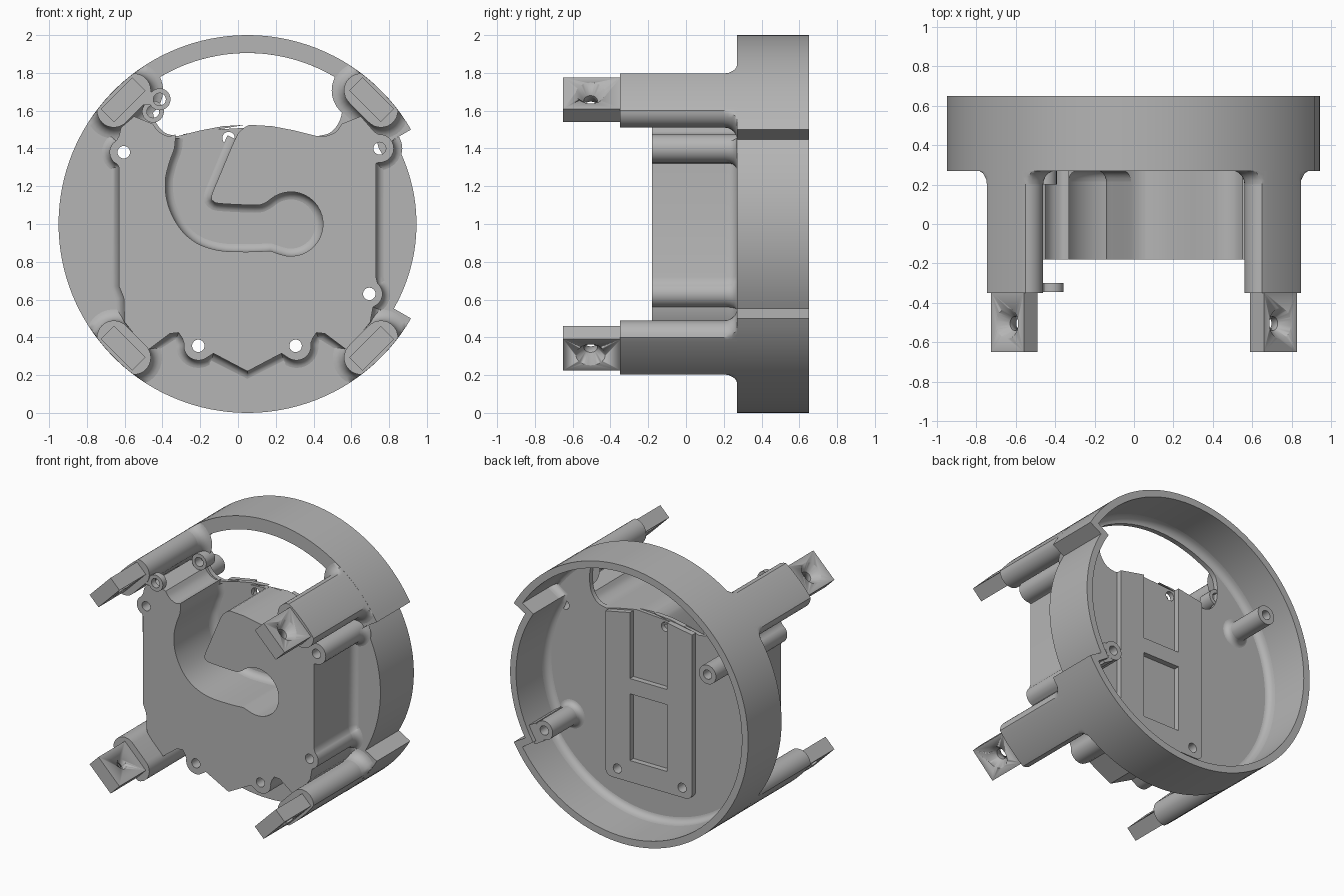
import bpy, bmesh, math
from mathutils import Vector
from mathutils.geometry import tessellate_polygon

if "Cube" in bpy.data.objects:
    bpy.data.objects.remove(bpy.data.objects["Cube"])

CX, CZ = 0.05, 1.0          # housing axis
grey = bpy.data.materials.new("plain_grey")
grey.diffuse_color = (0.46, 0.46, 0.46, 1)
grey.use_nodes = True
grey.node_tree.nodes["Principled BSDF"].inputs["Base Color"].default_value = grey.diffuse_color


def finish(name, bm):
    bmesh.ops.recalc_face_normals(bm, faces=bm.faces)
    me = bpy.data.meshes.new(name)
    bm.to_mesh(me)
    bm.free()
    me.materials.append(grey)
    ob = bpy.data.objects.new(name, me)
    bpy.context.collection.objects.link(ob)
    bpy.ops.object.select_all(action='DESELECT')
    ob.select_set(True)
    bpy.context.view_layer.objects.active = ob
    bpy.ops.object.shade_smooth_by_angle(angle=math.radians(32))
    return ob


def arc(x, z, r, a0, a1, n=12):
    return [(x + r * math.cos(math.radians(a0 + (a1 - a0) * i / n)),
             z + r * math.sin(math.radians(a0 + (a1 - a0) * i / n))) for i in range(n + 1)]


def circle(x, z, r=0.033, n=24):
    return arc(x, z, r, 0, 360, n)[:-1]


def smooth(pts, n=4):
    """Catmull-Rom through an open list of points."""
    p = [Vector(q) for q in [pts[0]] + pts + [pts[-1]]]
    out = []
    for i in range(1, len(p) - 2):
        a, b, c, d = p[i - 1:i + 3]
        for k in range(n):
            t = k / n
            out.append(tuple(0.5 * (2 * b + (c - a) * t + (2 * a - 5 * b + 4 * c - d) * t * t
                                    + (3 * b - a - 3 * c + d) * t ** 3)))
    return out + [pts[-1]]


def mirror(pts):
    return [(2 * CX - x, z) for x, z in reversed(pts)]


def prism(name, loops, y0, y1):
    """Solid between y0 and y1; first loop is the outline, others are holes."""
    bm = bmesh.new()
    rows = [[[bm.verts.new((x, y, z)) for x, z in lp] for lp in loops] for y in (y0, y1)]
    tris = tessellate_polygon([[Vector((x, z, 0)) for x, z in lp] for lp in loops])
    for row in rows:
        flat = [v for lp in row for v in lp]
        for t in tris:
            bm.faces.new([flat[i] for i in t])
    for a, b in zip(*rows):
        for i in range(len(a)):
            j = (i + 1) % len(a)
            bm.faces.new((a[i], a[j], b[j], b[i]))
    return finish(name, bm)


def offset(loop, d):
    area = sum(p[0] * q[1] - q[0] * p[1] for p, q in zip(loop, loop[1:] + loop[:1]))
    s = 1 if area > 0 else -1
    out = []
    for i, p in enumerate(loop):
        e = Vector(loop[(i + 1) % len(loop)]) - Vector(loop[i - 1])
        e = e.normalized() * d * s
        out.append((p[0] + e.y, p[1] - e.x))
    return out


def clamp(loop, r=0.999):
    out = []
    for x, z in loop:
        k = min(1, r / math.hypot(x - CX, z - CZ))
        out.append((CX + (x - CX) * k, CZ + (z - CZ) * k))
    return out


def fillet(name, loop, d, y0, y1, top=9):
    """Concave quarter-round skirt around a loop, left out above z = top."""
    bm = bmesh.new()
    prof = [(d * (1 - math.cos(k * math.pi / 10)), y0 + (y1 - y0) * math.sin(k * math.pi / 10))
            for k in range(6)] + [(0, y1)]
    rings = [[bm.verts.new((x, y, z)) for x, z in clamp(offset(loop, o))] for o, y in prof]
    n = len(loop)
    for a, b in zip(rings, rings[1:] + rings[:1]):
        for i in range(n):
            j = (i + 1) % n
            if max(loop[i][1], loop[j][1]) < top:
                bm.faces.new((a[i], a[j], b[j], b[i]))
    return finish(name, bm)


def rim_loop(r_big, r_small, half):
    """Round outline with a shallower sector facing +x."""
    return arc(CX, CZ, r_big, half, 360 - half, 110) + arc(CX, CZ, r_small, -half, half, 24)


# Screw hole positions
corner_holes = [(-0.605, 1.38), (0.75, 1.40), (0.695, 0.63)]
low_holes = [(-0.21, 0.355), (0.305, 0.355)]
holes = [circle(*p) for p in corner_holes + low_holes]

# Cup: outer wall, floor with window, inner fillet
outer, inner = rim_loop(1.0, 0.895, 30), rim_loop(0.95, 0.848, 33)
prism("cup_wall", [outer, inner], 0.27, 0.65)
side = [(0.42, 1.465), (0.49, 1.485), (0.54, 1.55), (0.555, 1.65), (0.54, 1.74), (0.5025, 1.784)]
ledge = [(0.30, 1.495), (0.18, 1.518), (0.06, 1.525)]
window = (smooth(side) + arc(CX, CZ, 0.905, 60, 120, 24)[1:-1] + smooth(mirror(side))
          + mirror(ledge) + ledge[1::-1])
floor_outline = rim_loop(0.999, 0.894, 30.1)
prism("cup_floor", [floor_outline, window, circle(-0.05, 1.455)] + holes, 0.27, 0.305)
fillet("cup_inner_fillet", inner, -0.045, 0.36, 0.304)

# Front block with hook-shaped channel open at the top
left = (smooth([(-0.33, 1.475), (-0.37, 1.465), (-0.42, 1.49), (-0.45, 1.53)])
        + [(-0.55, 1.57), (-0.62, 1.51), (-0.63, 1.465)]
        + arc(-0.61, 1.38, 0.07, 120, 245)
        + [(-0.63, 1.30), (-0.63, 0.67), (-0.605, 0.61), (-0.60, 0.48)])
bottom = ([(-0.48, 0.33), (-0.36, 0.42), (-0.315, 0.425), (-0.295, 0.395)]
          + arc(-0.21, 0.355, 0.077, 170, 300) + [(-0.13, 0.315)])
right = ([(0.70, 0.48), (0.715, 0.56)] + arc(0.695, 0.63, 0.07, -55, 50) + [(0.73, 0.72), (0.73, 1.32)]
         + arc(0.75, 1.40, 0.075, -95, 95) + [(0.72, 1.49), (0.65, 1.57)]
         + smooth([(0.55, 1.53), (0.52, 1.49), (0.47, 1.467), (0.42, 1.465)]))
channel = (smooth([(0.06, 1.525), (0.02, 1.50), (-0.015, 1.45), (-0.10, 1.25), (-0.14, 1.15),
                   (-0.13, 1.12), (-0.09, 1.108), (0.09, 1.10), (0.14, 1.11), (0.18, 1.137)])
           + arc(0.28, 1.0, 0.17, 120, -108, 24)
           + smooth([(0.17, 0.858), (0.05, 0.853), (-0.10, 0.86), (-0.22, 0.90), (-0.31, 0.98),
                     (-0.37, 1.10), (-0.385, 1.22), (-0.365, 1.32), (-0.337, 1.40), (-0.331, 1.465)]))
block = left + bottom + [(0.05, 0.22)] + mirror(bottom) + right + ledge[:2] + channel
prism("front_block", [block] + holes, -0.18, 0.28)
fillet("block_base_fillet", block, 0.045, 0.215, 0.271, top=1.455)

# Four legs with drilled tabs
for sx, px in ((-1, "left"), (1, "right")):
    for sz, pz in ((-1, "lower"), (1, "upper")):
        u = Vector((sx, sz)) / math.sqrt(2)
        t = Vector((-u.y, u.x))

        def at(r, w):
            p = Vector((CX, CZ)) + u * r + t * w
            return (p.x, p.y)

        cap = arc(0.925, 0.075, 0.09, 0, 180, 16) + arc(0.925, -0.075, 0.09, 180, 360, 16)
        straight = [(1.015, w) for w in (-0.05, -0.025, 0, 0.025, 0.05)]
        leg = clamp([at(*p) for p in cap + straight])
        prism(f"{pz}_{px}_leg", [leg], -0.35, 0.28)
        fillet(f"{pz}_{px}_leg_fillet", leg, 0.065, 0.20, 0.271)

        tab = prism(f"{pz}_{px}_tab", [[at(0.88, -0.118), at(0.98, -0.118),
                                        at(0.98, 0.118), at(0.88, 0.118)]], -0.65, -0.345)
        # countersunk drill, axis pointing away from the housing axis
        bm = bmesh.new()
        rings = []
        for r, rad in ((0.85, 0.036), (0.925, 0.036), (0.98, 0.078), (1.0, 0.093)):
            ring = []
            for k in range(32):
                a = k * math.pi / 16
                x, z = at(r, rad * math.cos(a))
                ring.append(bm.verts.new((x, -0.505 + rad * math.sin(a), z)))
            rings.append(ring)
        for a, b in zip(rings, rings[1:]):
            for i in range(32):
                j = (i + 1) % 32
                bm.faces.new((a[i], a[j], b[j], b[i]))
        bm.faces.new(rings[0])
        bm.faces.new(rings[-1])
        drill = finish("drill_cutter", bm)
        mod = tab.modifiers.new("countersink", 'BOOLEAN')
        mod.operation, mod.solver, mod.object = 'DIFFERENCE', 'EXACT', drill
        bpy.context.view_layer.objects.active = tab
        bpy.ops.object.modifier_apply(modifier=mod.name)
        bpy.data.objects.remove(drill)

# Small cable lugs beside the upper left leg
prism("front_lug", [circle(-0.415, 1.66, 0.058), circle(-0.415, 1.66)], -0.345, -0.30)
prism("front_lug_neck", [[(-0.52, 1.63), (-0.452, 1.63), (-0.452, 1.70), (-0.52, 1.70)]], -0.344, -0.301)
prism("rear_lug", [circle(-0.45, 1.595, 0.058), circle(-0.45, 1.595)], 0.20, 0.30)

# Raised back pad: rounded lower corners, open upper recess, closed lower recess
pad = ([(0.205, 1.505), (0.205, 1.03), (-0.09, 1.03), (-0.09, 1.51), (-0.29, 1.475)]
       + arc(-0.24, 0.335, 0.05, 180, 270, 6) + arc(0.35, 0.335, 0.05, 270, 360, 6) + [(0.40, 1.465)])
recess = [(-0.09, 0.44), (0.205, 0.44), (0.205, 0.92), (-0.09, 0.92)]
prism("back_pad", [pad, recess] + holes[3:], 0.30, 0.345)

# Rear screw posts, one braced to the wall
for i, label in ((0, "left"), (2, "right")):
    x, z = corner_holes[i]
    post = circle(x, z, 0.068, 32)
    prism(f"{label}_rear_post", [post, holes[i]], 0.30, 0.62)
    fillet(f"{label}_post_fillet", post, 0.04, 0.345, 0.304)
d = Vector((0.866, -0.5))
n = Vector((0.5, 0.866)) * 0.066
c = Vector(corner_holes[2])
prism("right_post_brace", [[tuple(c + d * a + n * s) for a, s in
                            ((0.04, -1), (0.125, -1), (0.125, 1), (0.04, 1))]], 0.30, 0.619)
